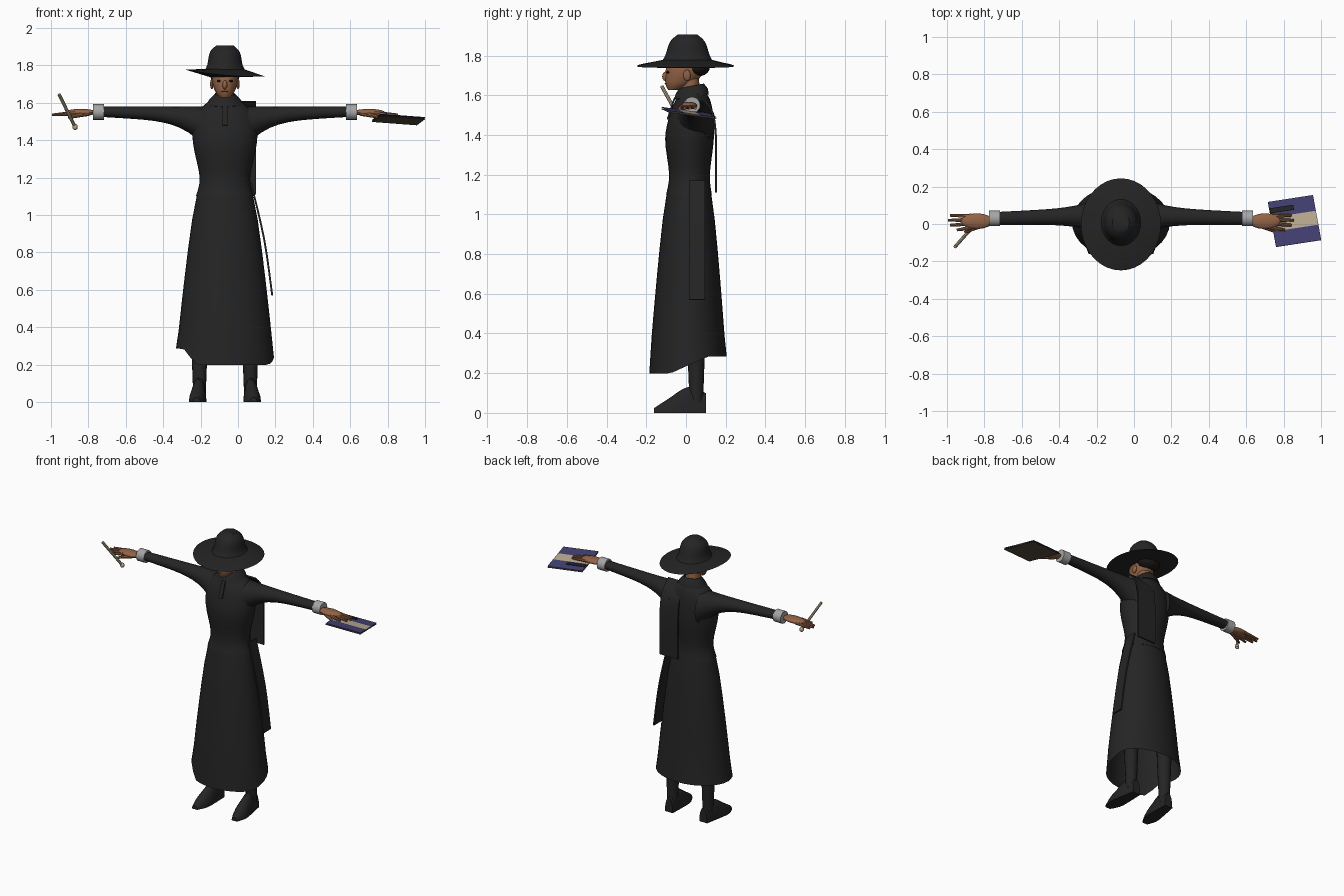
import bpy, bmesh, math
from mathutils import Vector

cube = bpy.data.objects.get("Cube")
if cube:
    bpy.data.objects.remove(cube, do_unlink=True)

MIDDLE = -0.07  # centre line of the figure
made = []


def material(name, red, green, blue):
    mat = bpy.data.materials.new(name)
    mat.use_nodes = True
    mat.diffuse_color = (red, green, blue, 1)
    shader = mat.node_tree.nodes["Principled BSDF"]
    shader.inputs["Base Color"].default_value = mat.diffuse_color
    shader.inputs["Roughness"].default_value = 0.9
    return mat


CLOTH = material("black cloth", 0.018, 0.018, 0.018)
HAIR = material("dark hair", 0.01, 0.008, 0.007)
SKIN = material("brown skin", 0.29, 0.125, 0.06)
LIPS = material("dark lips", 0.17, 0.06, 0.04)
GREY = material("grey cuff", 0.38, 0.38, 0.38)
BLUE = material("dark blue", 0.055, 0.052, 0.17)
CREAM = material("cream", 0.5, 0.41, 0.29)
BROWN = material("brown cover", 0.1, 0.08, 0.06)


def finish(name, bm, mat, thickness=0):
    bmesh.ops.recalc_face_normals(bm, faces=bm.faces)
    if thickness:
        bmesh.ops.solidify(bm, geom=bm.faces[:], thickness=thickness)
        bmesh.ops.recalc_face_normals(bm, faces=bm.faces)
    mesh = bpy.data.meshes.new(name)
    bm.to_mesh(mesh)
    bm.free()
    mesh.materials.append(mat)
    obj = bpy.data.objects.new(name, mesh)
    bpy.context.collection.objects.link(obj)
    made.append(obj)


def smooth(rows, steps=4):
    """Run a soft curve through a few key rows."""
    keys = [Vector(row) for row in rows]
    keys = [keys[0]] + keys + [keys[-1]]
    result = []
    for a, b, c, d in zip(keys, keys[1:], keys[2:], keys[3:]):
        for step in range(steps):
            t = step / steps
            pull = (c - a) * t + (a * 2 - b * 5 + c * 4 - d) * t**2
            result.append(b + (pull + (b * 3 - a - c * 3 + d) * t**3) / 2)
    return result + [keys[-1]]


def loft(name, rings, mat, sides=16, caps=True, shape=None, thickness=0):
    """Skin over elliptical rings given as centre and two half axes."""
    bm = bmesh.new()
    loops = []
    for index, (centre, u, v) in enumerate(rings):
        loop = []
        for k in range(sides):
            angle = math.tau * k / sides
            point = centre + u * math.sin(angle) + v * math.cos(angle)
            if shape:
                shape(point, index, angle)
            loop.append(bm.verts.new(point))
        loops.append(loop)
    for low, high in zip(loops, loops[1:]):
        for k in range(sides):
            bm.faces.new((low[k - 1], low[k], high[k], high[k - 1]))
    if caps:
        bm.faces.new(loops[0])
        bm.faces.new(loops[-1])
    finish(name, bm, mat, thickness)


def body(name, rows, mat, **options):
    """Rows hold height, half width, front and back on the centre line."""
    rings = [(Vector((MIDDLE, (front + back) / 2, z)), Vector((half, 0, 0)),
              Vector((0, (front - back) / 2, 0))) for z, half, front, back in rows]
    loft(name, rings, mat, **options)


def rod(name, start, end, r_start, r_end, mat, sides=10):
    start, end = Vector(start), Vector(end)
    u = (end - start).orthogonal().normalized()
    v = (end - start).cross(u).normalized()
    loft(name, [(p, u * r, v * r) for p, r in ((start, r_start), (end, r_end))], mat, sides)


def ellipsoid(name, centre, radii, mat):
    bm = bmesh.new()
    bmesh.ops.create_uvsphere(bm, u_segments=16, v_segments=10, radius=1)
    bmesh.ops.scale(bm, verts=bm.verts, vec=radii)
    bmesh.ops.translate(bm, verts=bm.verts, vec=centre)
    finish(name, bm, mat)


def strip(name, path, across, mat, thickness):
    """Thin sheet made by sweeping a path sideways."""
    bm = bmesh.new()
    near = [bm.verts.new(p) for p in path]
    far = [bm.verts.new(p + across) for p in path]
    for i in range(1, len(path)):
        bm.faces.new((near[i - 1], near[i], far[i], far[i - 1]))
    finish(name, bm, mat, thickness)


# Skirt, its hem low in front and raised at the back and right
def hem(point, index, angle):
    if index == 0:
        turn = math.remainder(angle, math.tau)
        rise_right = min(1, max(0, (turn + 1) * 2.5))
        rise_back = min(1, max(0, 2.1 - turn))
        point.z = 0.285 - 0.087 * rise_right * rise_back


waist, bottom = Vector((1.12, 0.147, -0.095, 0.125)), Vector((0.24, 0.262, -0.185, 0.205))
skirt = []
for step in reversed(range(7)):
    row = waist.lerp(bottom, (step / 6)**0.78)
    row[0] = waist[0] + (bottom[0] - waist[0]) * step / 6
    skirt.append(row)
body("skirt", skirt, CLOTH, sides=32, caps=False, shape=hem)

# Bodice with a flared lower edge
body("bodice", smooth([(1.1, 0.155, -0.1, 0.13), (1.2, 0.135, -0.085, 0.12),
                       (1.38, 0.17, -0.105, 0.14), (1.51, 0.17, -0.08, 0.135),
                       (1.58, 0.12, -0.05, 0.12), (1.62, 0.06, -0.035, 0.095)]),
     CLOTH, sides=24)


# Collar, higher at the nape, with a short placket below
def nape(point, index, angle):
    point.z += 0.012 * (1 - math.cos(angle))


body("collar", [(1.58, 0.1, -0.06, 0.115), (1.61, 0.08, -0.05, 0.11),
                (1.635, 0.055, -0.035, 0.09)],
     CLOTH, caps=False, shape=nape, thickness=0.006)
placket = [Vector((MIDDLE - 0.014, y, z)) for y, z in ((-0.06, 1.59), (-0.097, 1.48))]
strip("placket", placket, Vector((0.028, 0, 0)), CLOTH, 0.008)

# Hanging bands on the back and the left hip
back = smooth([(-0.045, 0.06, 1.61), (-0.045, 0.13, 1.53),
               (-0.045, 0.155, 1.4), (-0.045, 0.155, 1.11)])
strip("back_band", back, Vector((0.14, 0, 0)), CLOTH, 0.01)
hip = smooth([(0.075, 0.015, 1.17), (0.145, 0.015, 0.87), (0.188, 0.015, 0.57)])
strip("hip_band", hip, Vector((0, 0.08, 0)), CLOTH, 0.01)

# Neck, head and face
rod("neck", (MIDDLE, 0.025, 1.58), (MIDDLE, 0.015, 1.7), 0.05, 0.048, SKIN, 16)
body("head", smooth([(1.627, 0.025, -0.09, -0.04), (1.66, 0.052, -0.104, 0.04),
                     (1.72, 0.07, -0.103, 0.09), (1.78, 0.07, -0.09, 0.095)]), SKIN)
ellipsoid("nose", (MIDDLE, -0.1, 1.695), (0.013, 0.02, 0.025), SKIN)
ellipsoid("mouth", (MIDDLE, -0.095, 1.66), (0.02, 0.013, 0.004), LIPS)
ellipsoid("hair", (MIDDLE, 0.06, 1.74), (0.078, 0.06, 0.045), HAIR)


# Wide hat, its brim tipped towards the left
def tip(point, index, angle):
    if index == 1:
        point.z -= 0.087 * (point.x - MIDDLE) + 0.006 * math.cos(2 * angle)


body("hat_brim", [(1.737, 0.08, -0.1, 0.11), (1.753, 0.214, -0.248, 0.244),
                  (1.78, 0.1, -0.11, 0.125)], CLOTH, sides=36, shape=tip)
body("hat_crown", smooth([(1.765, 0.115, -0.125, 0.14), (1.8, 0.095, -0.105, 0.12),
                          (1.87, 0.08, -0.08, 0.095), (1.907, 0.045, -0.04, 0.055)]),
     CLOTH, sides=36)


# Arms, hands, legs and boots, one pass per side
def ground(point, index, angle):
    point.z = max(point.z, 0)


for s, side in ((1, "left_"), (-1, "right_")):
    def at(out, y, z):
        return Vector((MIDDLE + s * out, y, z))

    ellipsoid(side + "eye", at(0.03, -0.09, 1.716), (0.014, 0.009, 0.006), HAIR)
    ellipsoid(side + "ear", at(0.07, 0.005, 1.7), (0.009, 0.018, 0.028), SKIN)

    # Sleeve widens quickly towards the shoulder under a level top line
    sleeve = []
    for step in range(13):
        t = step / 12
        high = 0.045 - 0.017 * t + 0.07 * (1 - t)**5
        sleeve.append((at(0.1 + 0.56 * t, 0.045 - 0.015 * t, 1.58 - high),
                       Vector((0, 0.8 * high + 0.012, 0)), Vector((0, 0, high))))
    loft(side + "sleeve", sleeve, CLOTH)
    rod(side + "cuff", at(0.647, 0.03, 1.55), at(0.706, 0.03, 1.55), 0.042, 0.042, GREY, 16)

    # Palm, four spread fingers and a thumb
    ellipsoid(side + "palm", at(0.77, 0.015, 1.548), (0.085, 0.042, 0.019), SKIN)
    for n in range(4):
        reach = 0.925 - 0.012 * (n - 2)**2
        root, end = 0.021 * n - 0.02, 0.026 * n - 0.032
        rod(side + "finger_" + str(n + 1), at(0.8, root, 1.545), at(reach, end, 1.535),
            0.012, 0.007, SKIN, 8)
    rod(side + "thumb", at(0.73, 0, 1.545), at(0.835, -0.045, 1.52), 0.016, 0.007, SKIN, 8)

    rod(side + "leg", at(0.136, 0.052, 0.05), at(0.136, 0.05, 0.6), 0.034, 0.055, CLOTH, 16)
    boot = smooth([(-0.16, 0.02, 0.025), (-0.09, 0.046, 0.07),
                   (0.01, 0.04, 0.13), (0.1, 0.03, 0.1)])
    loft(side + "boot", [(at(0.14 - 0.08 * y, y, 0), Vector((wide, 0, 0)), Vector((0, 0, tall)))
                         for y, wide, tall in boot], CLOTH, shape=ground)

# Writing stick held in the right hand, with a knob at its lower end
low, high = Vector((-0.866, -0.02, 1.46)), Vector((-0.957, -0.122, 1.645))
rod("writing_stick", low, high, 0.009, 0.009, CREAM, 8)
ellipsoid("stick_knob", low.lerp(high, 0.06), (0.014, 0.014, 0.017), CREAM)

# Striped folder under the left hand
corner = Vector((0.716, 0.118, 1.508))
along, across = Vector((0.241, 0.037, -0.018)), Vector((0.044, -0.24, 0.033))
up = across.cross(along).normalized()


def sheet(name, start, end, length, lift, mat):
    path = [corner + across * f + up * lift for f in (start, end)]
    strip(name, path, along * length, mat, 0.003)


sheet("folder_cover", 0, 1, 1, -0.008, BROWN)
sheet("folder_back_stripe", 0, 0.35, 1, 0, BLUE)
sheet("folder_middle_stripe", 0.35, 0.66, 1, 0, CREAM)
sheet("folder_front_stripe", 0.66, 1, 1, 0, BLUE)
sheet("folder_clip", 0.15, 0.26, 0.53, 0.007, CLOTH)

# Smooth shading with sharp creases kept
bpy.ops.object.select_all(action="DESELECT")
for obj in made:
    obj.select_set(True)
bpy.context.view_layer.objects.active = made[0]
bpy.ops.object.shade_smooth_by_angle(angle=math.radians(40))
